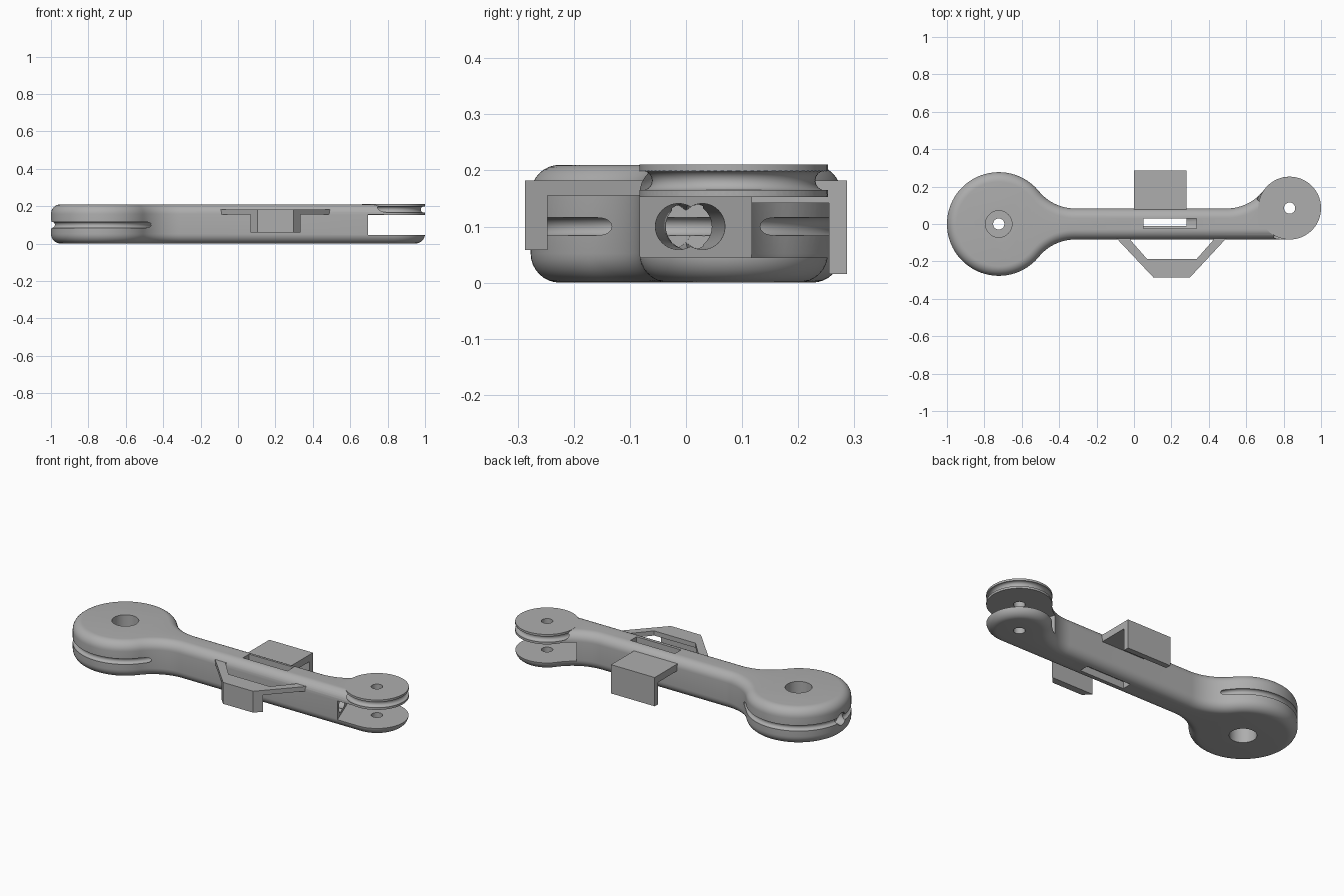
import bpy
import bmesh
from math import pi, sin, cos, atan2, sqrt, radians
from mathutils import Vector

if "Cube" in bpy.data.objects:
    bpy.data.objects.remove(bpy.data.objects["Cube"])

GREY = (0.42, 0.42, 0.42, 1)
mat = bpy.data.materials.new("plain grey")
mat.use_nodes = True
mat.diffuse_color = GREY
bsdf = mat.node_tree.nodes["Principled BSDF"]
bsdf.inputs["Base Color"].default_value = GREY
bsdf.inputs["Roughness"].default_value = 0.6

HEIGHT, ROUND = 0.21, 0.052
HALF, FILLET = 0.083, 0.25           # arm half width, blend radius
BIG, BIG_R = Vector((-0.723, 0)), 0.277
TIP, TIP_R = Vector((0.832, 0.085)), 0.168


def loft(name, rings):
    """Skin a stack of equal closed rings and cap both ends."""
    bm = bmesh.new()
    loops = [[bm.verts.new(p) for p in ring] for ring in rings]
    n = len(loops[0])
    for a, b in zip(loops, loops[1:]):
        for i in range(n):
            j = (i + 1) % n
            bm.faces.new((a[i], a[j], b[j], b[i]))
    bm.faces.new(loops[0][::-1])
    bm.faces.new(loops[-1])
    bmesh.ops.recalc_face_normals(bm, faces=bm.faces)
    mesh = bpy.data.meshes.new(name)
    bm.to_mesh(mesh)
    bm.free()
    obj = bpy.data.objects.new(name, mesh)
    bpy.context.collection.objects.link(obj)
    mesh.materials.append(mat)
    return obj


def prism(name, outline, z0, z1):
    return loft(name, [[(x, y, z) for x, y in outline] for z in (z0, z1)])


def box(name, x0, x1, y0, y1, z0, z1):
    return prism(name, [(x0, y0), (x1, y0), (x1, y1), (x0, y1)], z0, z1)


def rod(name, start, end, radius, sides=40):
    start, end = Vector(start), Vector(end)
    turn = (end - start).to_track_quat('Z', 'Y')
    ring = [turn @ Vector((radius * cos(2 * pi * i / sides), radius * sin(2 * pi * i / sides), 0))
            for i in range(sides)]
    return loft(name, [[c + p for p in ring] for c in (start, end)])


def torus(name, centre, z, major, minor):
    bpy.ops.mesh.primitive_torus_add(location=(centre.x, centre.y, z), major_radius=major,
                                     minor_radius=minor, major_segments=96, minor_segments=16)
    obj = bpy.context.object
    obj.name = name
    obj.data.materials.append(mat)
    return obj


def combine(obj, tool, operation='DIFFERENCE'):
    mod = obj.modifiers.new("join", 'BOOLEAN')
    mod.operation, mod.object, mod.solver = operation, tool, 'EXACT'
    bpy.context.view_layer.objects.active = obj
    bpy.ops.object.modifier_apply(modifier=mod.name)
    bpy.data.objects.remove(tool)


def arc(centre, radius, a0, a1, steps):
    return [(centre[0] + radius * cos(a0 + (a1 - a0) * i / steps),
             centre[1] + radius * sin(a0 + (a1 - a0) * i / steps)) for i in range(steps)]


# Arm outline: large disc, blends, straight bar, offset tip disc
rise = HALF + FILLET
dx_big = sqrt((BIG_R + FILLET) ** 2 - rise ** 2)
dx_tip = sqrt((TIP_R + FILLET) ** 2 - (rise - TIP.y) ** 2)
big_angle = atan2(rise, dx_big)
tip_angle = atan2(rise - TIP.y, -dx_tip)
big_x, tip_x = BIG.x + dx_big, TIP.x - dx_tip


def arm_ring(inset, z):
    r = FILLET + inset
    pts = arc(BIG, BIG_R - inset, big_angle, 2 * pi - big_angle, 80)
    pts += arc((big_x, -rise), r, pi - big_angle, pi / 2, 16) + [(big_x, r - rise)]
    pts += arc(TIP, TIP_R - inset, -pi / 2, tip_angle, 56)
    pts += arc((tip_x, rise), r, tip_angle - pi, -pi / 2, 16) + [(tip_x, rise - r)]
    pts += arc((big_x, rise), r, -pi / 2, big_angle - pi, 16)
    return [(x, y, z) for x, y in pts]


steps = 8
lower = [(ROUND * (1 - sin(t)), ROUND * (1 - cos(t)))
         for t in [pi / 2 * i / steps for i in range(steps + 1)]]
rings = [arm_ring(d, z) for d, z in lower]
rings += [arm_ring(d, HEIGHT - z) for d, z in reversed(lower)]
arm = loft("arm", rings)

# Fork gap with a slanted back wall
combine(arm, prism("gap_cutter", [(0.697, -0.085), (0.695, -0.5), (1.2, -0.5),
                                  (1.2, 0.5), (0.48, 0.5)], 0.045, 0.155))

# Square-edged pulley on the upper prong
combine(arm, rod("pulley", (*TIP, 0.153), (*TIP, HEIGHT + 0.0005), TIP_R, 80), 'UNION')

# Cord grooves around both discs
combine(arm, torus("tip_groove", TIP, 0.182, TIP_R - 0.005, 0.0175))
combine(arm, torus("big_groove", BIG, 0.1, BIG_R - 0.002, 0.0165))

# Pivot holes: stepped in the large disc, plain in the fork
combine(arm, rod("pivot_hole", (*BIG, -0.1), (*BIG, 0.4), 0.03))
combine(arm, rod("upper_recess", (*BIG, 0.12), (*BIG, 0.4), 0.071))
combine(arm, rod("lower_recess", (*BIG, -0.1), (*BIG, 0.09), 0.071))
combine(arm, rod("tip_hole", (*TIP, -0.1), (*TIP, 0.4), 0.03))

# Cord anchor notch at the far end of the large disc
combine(arm, rod("anchor_notch", (-1.1, 0, 0.1), (-0.95, 0, 0.1), 0.036))

# Cord ducts running along the bar from the fork wall
for y0, y1 in ((-0.018, 0.03), (0.037, -0.03)):
    combine(arm, rod("duct", (0.8, y0, 0.1), (-0.45, y1, 0.1), 0.041))

# Stepped slot through the bar
combine(arm, box("slot", 0.05, 0.335, -0.025, 0.03, 0.07, 0.4))
combine(arm, box("slot_through", 0.05, 0.28, -0.01, 0.03, -0.1, 0.4))
combine(arm, box("slot_lower", 0.05, 0.335, -0.025, 0.03, -0.1, 0.04))

# Rear clip: shelf with a hanging flange
clip = box("rear_clip", 0, 0.28, 0.075, 0.287, 0.142, 0.182)
combine(clip, box("clip_flange", 0, 0.28, 0.255, 0.287, 0.015, 0.16), 'UNION')

# Front guard: trapezoid frame with a hanging lip
outer = [(-0.095, -0.075), (0.105, -0.287), (0.298, -0.287), (0.495, -0.075)]
guard = prism("front_guard", outer, 0.155, 0.182)
lip = prism("guard_lip", [(0.067, -0.247), *outer[1:3], (0.335, -0.247)], 0.058, 0.17)
combine(guard, lip, 'UNION')
combine(guard, prism("guard_window", [(-0.02, -0.07), (-0.02, -0.085), (0.07, -0.187),
                                      (0.335, -0.187), (0.425, -0.085), (0.425, -0.07)], 0.1, 0.3))

# Smooth curved surfaces, keep hard edges
bpy.ops.object.select_all(action='DESELECT')
arm.select_set(True)
bpy.context.view_layer.objects.active = arm
bpy.ops.object.shade_smooth_by_angle(angle=radians(30))
